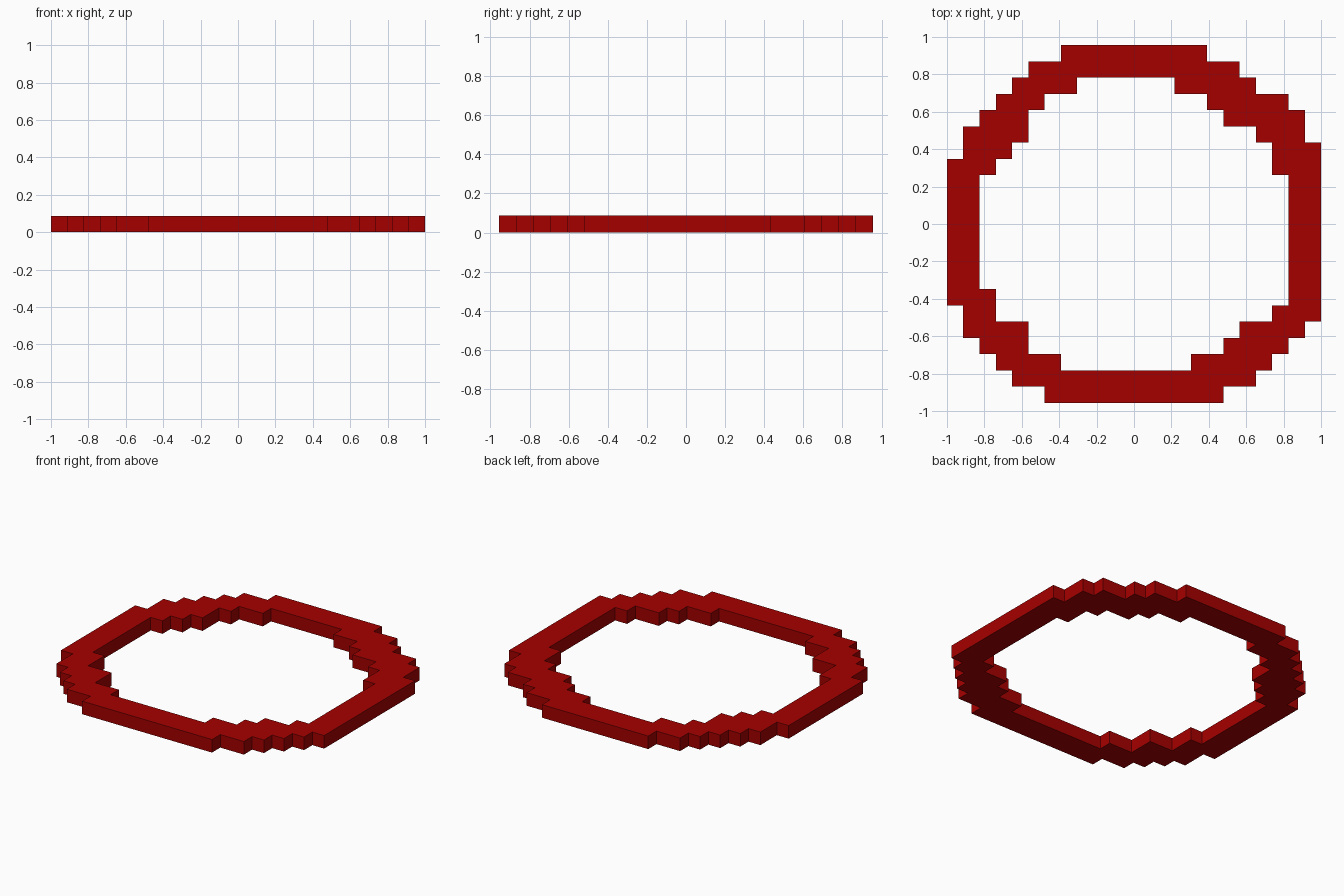
import bpy, bmesh, math

if "Cube" in bpy.data.objects:
    bpy.data.objects.remove(bpy.data.objects["Cube"])

CELL = 2 / 23            # the ring is drawn on a 23 x 22 block grid
COLS, ROWS = 23, 22

# Filled column spans for each row, back to front: (start, end)
SIDES = [(0, 2), (21, 23)]
rows = [
    [(7, 16)], [(5, 18)],
    [(4, 8), (14, 19)], [(3, 6), (16, 21)], [(2, 5), (17, 22)],
    [(1, 5), (19, 22)], [(1, 4), (20, 23)], [(0, 3), (20, 23)],
] + [SIDES] * 7 + [
    [(0, 3), (21, 23)], [(1, 3), (20, 23)], [(1, 5), (18, 22)],
    [(2, 5), (17, 21)], [(3, 7), (15, 20)],
    [(4, 19)], [(6, 17)],
]

# Flat blocky ring footprint, one square per filled cell
bm = bmesh.new()
grid = {}


def corner(i, j):
    if (i, j) not in grid:
        grid[i, j] = bm.verts.new(((i - COLS / 2) * CELL, (ROWS / 2 - j) * CELL, 0))
    return grid[i, j]


for j, spans in enumerate(rows):
    for a, b in spans:
        for i in range(a, b):
            bm.faces.new([corner(i, j + 1), corner(i + 1, j + 1),
                          corner(i + 1, j), corner(i, j)])

# Raise the footprint by one block, keeping the bottom closed
base = bm.faces[:]
top = bmesh.ops.extrude_face_region(bm, geom=base, use_keep_orig=True)["geom"]
bmesh.ops.translate(bm, vec=(0, 0, CELL),
                    verts=[g for g in top if isinstance(g, bmesh.types.BMVert)])
bmesh.ops.recalc_face_normals(bm, faces=bm.faces[:])
bmesh.ops.dissolve_limit(bm, angle_limit=math.radians(1),
                         verts=bm.verts[:], edges=bm.edges[:])

mesh = bpy.data.meshes.new("blocky_ring")
bm.to_mesh(mesh)
bm.free()

# Deep red material
red = bpy.data.materials.new("deep red")
red.diffuse_color = (0.38, 0.0, 0.0, 1)
red.use_nodes = True
red.node_tree.nodes["Principled BSDF"].inputs["Base Color"].default_value = red.diffuse_color
mesh.materials.append(red)

ring = bpy.data.objects.new("blocky_ring", mesh)
bpy.context.collection.objects.link(ring)
